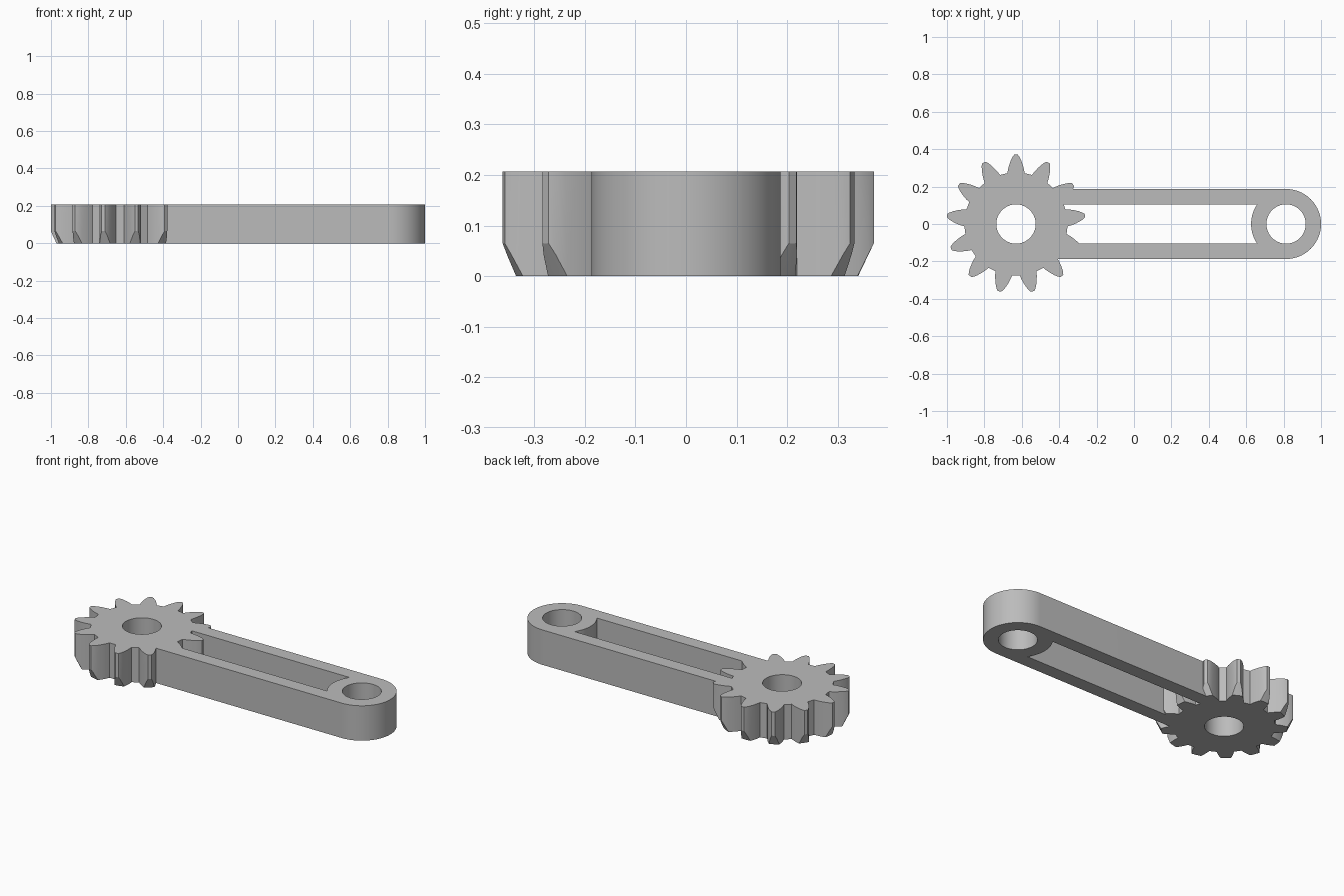
import bpy, bmesh
from math import sin, cos, pi, radians

cube = bpy.data.objects.get("Cube")
if cube:
    bpy.data.objects.remove(cube, do_unlink=True)

HEIGHT = 0.207
GEAR_X, EYE_X = -0.631, 0.813
BORE, EYE_R, SLOT_HALF = 0.105, 0.187, 0.105
TEETH, PHASE = 13, pi / 2

grey = bpy.data.materials.new("plain grey")
grey.use_nodes = True
grey.diffuse_color = (0.5, 0.5, 0.5, 1)
grey.node_tree.nodes["Principled BSDF"].inputs["Base Color"].default_value = (0.5, 0.5, 0.5, 1)


def link(name, bm):
    bmesh.ops.recalc_face_normals(bm, faces=bm.faces)
    mesh = bpy.data.meshes.new(name)
    bm.to_mesh(mesh)
    bm.free()
    mesh.materials.append(grey)
    obj = bpy.data.objects.new(name, mesh)
    bpy.context.collection.objects.link(obj)
    return obj


def prism(name, outline, z0=0.0, z1=HEIGHT):
    """Extrude a flat outline from z0 up to z1."""
    bm = bmesh.new()
    face = bm.faces.new([bm.verts.new((x, y, z0)) for x, y in outline])
    top = bmesh.ops.extrude_face_region(bm, geom=[face])["geom"]
    verts = [v for v in top if isinstance(v, bmesh.types.BMVert)]
    bmesh.ops.translate(bm, verts=verts, vec=(0, 0, z1 - z0))
    return link(name, bm)


def arc(cx, radius, start, end, steps):
    angles = [radians(start + (end - start) * i / steps) for i in range(steps + 1)]
    return [(cx + radius * cos(a), radius * sin(a)) for a in angles]


def combine(target, other, operation):
    """Apply a boolean and discard the second object."""
    mod = target.modifiers.new(operation, "BOOLEAN")
    mod.operation, mod.object, mod.solver = operation, other, "EXACT"
    other.hide_render = True
    bpy.context.view_layer.objects.active = target
    bpy.ops.object.modifier_apply(modifier=mod.name)
    bpy.data.objects.remove(other, do_unlink=True)


# Gear: one bulged tooth flank, mirrored and repeated round the hub
flank = [(0.272, 0.046), (0.295, 0.042), (0.32, 0.035),
         (0.342, 0.027), (0.36, 0.018), (0.371, 0.009)]
tooth = [(r, -w) for r, w in flank] + [(r, w) for r, w in reversed(flank)]
outline = []
for i in range(TEETH):
    a = PHASE + 2 * pi * i / TEETH
    outline += [(GEAR_X + r * cos(a) - w * sin(a), r * sin(a) + w * cos(a)) for r, w in tooth]
gear = prism("geared_link", outline)

# Conical taper on the lower ends of the teeth
bm = bmesh.new()
bmesh.ops.create_cone(bm, cap_ends=True, segments=104, radius1=0.292, radius2=0.484, depth=0.4)
bmesh.ops.translate(bm, verts=bm.verts, vec=(GEAR_X, 0, 0.1))
combine(gear, link("tooth_taper", bm), "INTERSECT")

# Arm: round-ended bar with a slot that stops at the eye
arm = prism("arm", [(-0.48, EYE_R), (-0.48, -EYE_R)] + arc(EYE_X, EYE_R, -90, 90, 40))
slot = prism("slot", [(-0.55, SLOT_HALF), (-0.55, -SLOT_HALF)]
             + arc(EYE_X, EYE_R, 214.2, 145.8, 16), -0.1, 0.4)
combine(arm, slot, "DIFFERENCE")
combine(gear, arm, "UNION")

# Bores through the gear hub and the eye
for cx in (GEAR_X, EYE_X):
    bore = prism("bore", arc(cx, BORE, 0, 354.375, 63), -0.1, 0.4)
    combine(gear, bore, "DIFFERENCE")

bpy.ops.object.select_all(action="DESELECT")
gear.select_set(True)
bpy.context.view_layer.objects.active = gear
bpy.ops.object.shade_smooth_by_angle(angle=radians(22))
